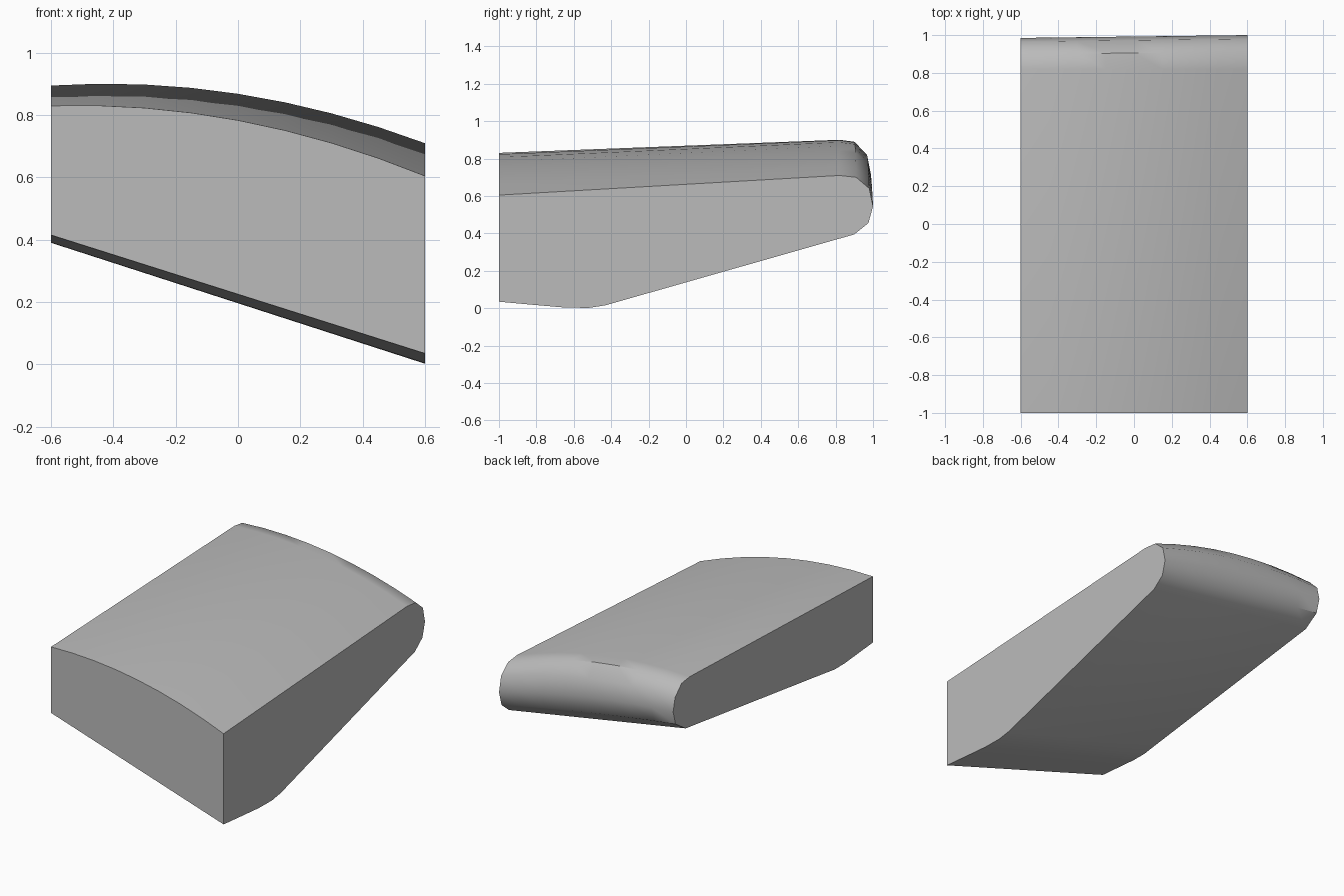
import bpy, bmesh

if "Cube" in bpy.data.objects:
    bpy.data.objects.remove(bpy.data.objects["Cube"])

# Side profiles (y, z) at the right and left ends, plus how far each point follows the crown
right_end = [(-1, .035), (-.8, .017), (-.65, .004), (-.52, .002), (-.43, .016), (.9, .395),
             (.975, .455), (1, .545), (.98, .64), (.91, .70), (.82, .71), (-1, .605)]
left_end = [(-1, .415), (-.85, .402), (-.72, .391), (-.62, .39), (-.52, .404), (.86, .585),
            (.96, .65), (.985, .735), (.965, .82), (.9, .884), (.82, .895), (-1, .83)]
crown = [0, 0, 0, 0, 0, 0, .2, .5, .8, 1, 1, 1]

mat = bpy.data.materials.new("plain_grey")
mat.diffuse_color = (.5, .5, .5, 1)
mat.use_nodes = True
mat.node_tree.nodes["Principled BSDF"].inputs["Base Color"].default_value = mat.diffuse_color

# Wedge body lofted between the two ends with a domed top
bm = bmesh.new()
steps = 8
rings = []
for i in range(steps + 1):
    t = i / steps
    bulge = .066 * (1 - (2 * t - 1) ** 2)
    rings.append([bm.verts.new((-.6 + 1.2 * t,
                                a[0] * (1 - t) + b[0] * t,
                                a[1] * (1 - t) + b[1] * t + bulge * c))
                  for a, b, c in zip(left_end, right_end, crown)])
n = len(crown)
for r, s in zip(rings, rings[1:]):
    for j in range(n):
        k = (j + 1) % n
        bm.faces.new((r[j], r[k], s[k], s[j]))
bm.faces.new(rings[0])
bm.faces.new(rings[-1])
bmesh.ops.recalc_face_normals(bm, faces=bm.faces)

mesh = bpy.data.meshes.new("wedge_body")
bm.to_mesh(mesh)
bm.free()
mesh.materials.append(mat)
body = bpy.data.objects.new("wedge_body", mesh)
bpy.context.collection.objects.link(body)
bpy.context.view_layer.objects.active = body
body.select_set(True)
bpy.ops.object.shade_smooth_by_angle(angle=.7)
